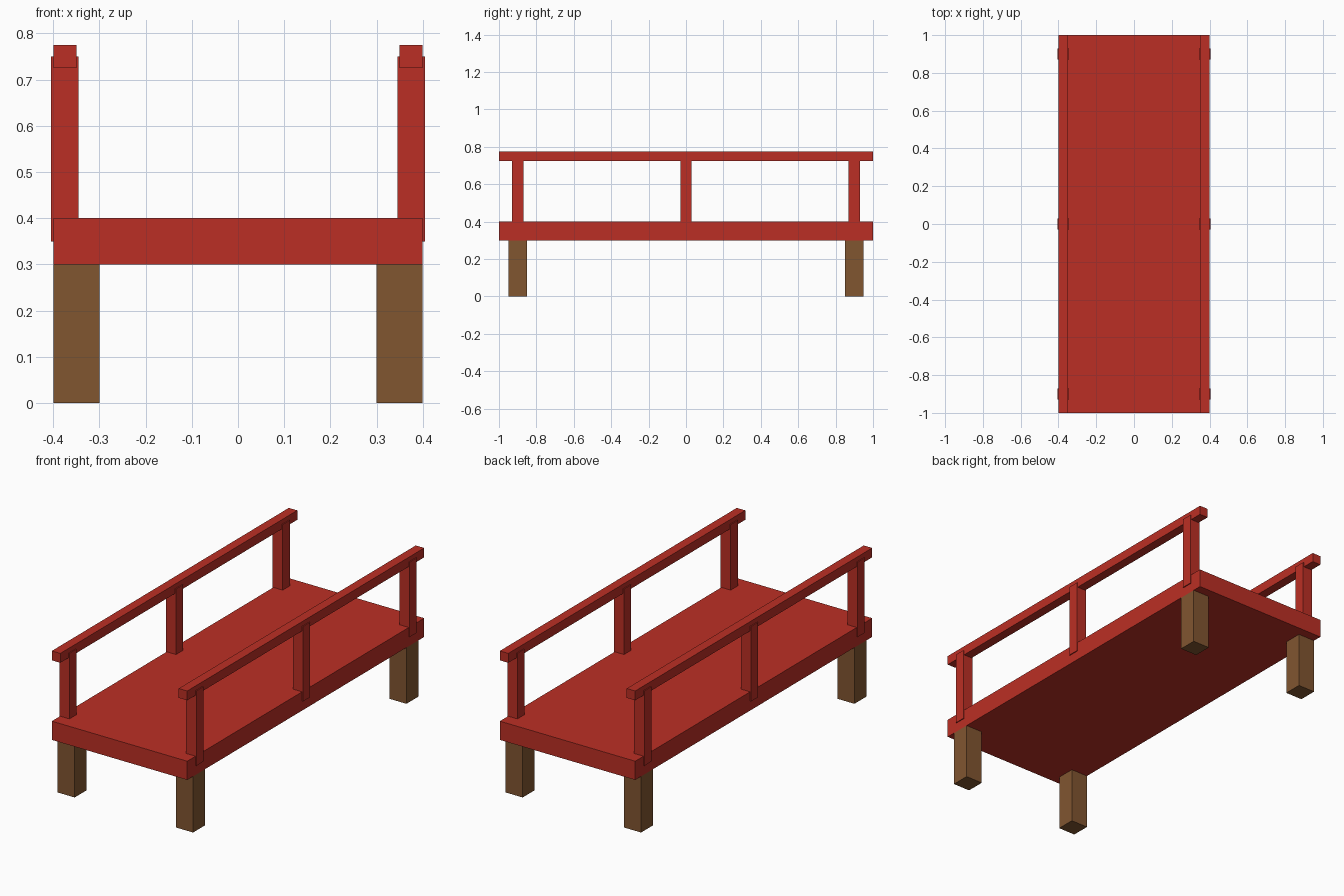
import bpy

default = bpy.data.objects.get("Cube")
if default:
    bpy.data.objects.remove(default, do_unlink=True)


def material(name, color):
    m = bpy.data.materials.new(name)
    m.use_nodes = True
    m.diffuse_color = color
    m.node_tree.nodes["Principled BSDF"].inputs["Base Color"].default_value = color
    return m


red = material("red paint", (0.5, 0.028, 0.018, 1))
brown = material("brown wood", (0.22, 0.092, 0.030, 1))


def box(name, center, size, mat):
    bpy.ops.mesh.primitive_cube_add(size=1, location=center)
    ob = bpy.context.object
    ob.name = name
    ob.scale = size
    bpy.ops.object.transform_apply(location=False, rotation=False, scale=True)
    ob.data.materials.append(mat)
    return ob


# Deck
box("deck", (0, 0, 0.35), (0.8, 2, 0.1), red)

for side, sx in (("left", 1), ("right", -1)):
    # Handrail along each edge
    box(f"{side}_handrail", (sx * 0.375, 0, 0.75), (0.05, 2, 0.05), red)
    # Rail posts, slightly proud of the deck side
    for place, y in (("front", -0.9), ("middle", 0), ("back", 0.9)):
        box(f"{place}_{side}_post", (sx * 0.375, y, 0.55), (0.06, 0.06, 0.4), red)
    # Support legs
    for place, y in (("front", -0.9), ("back", 0.9)):
        box(f"{place}_{side}_leg", (sx * 0.35, y, 0.15), (0.1, 0.1, 0.3), brown)
